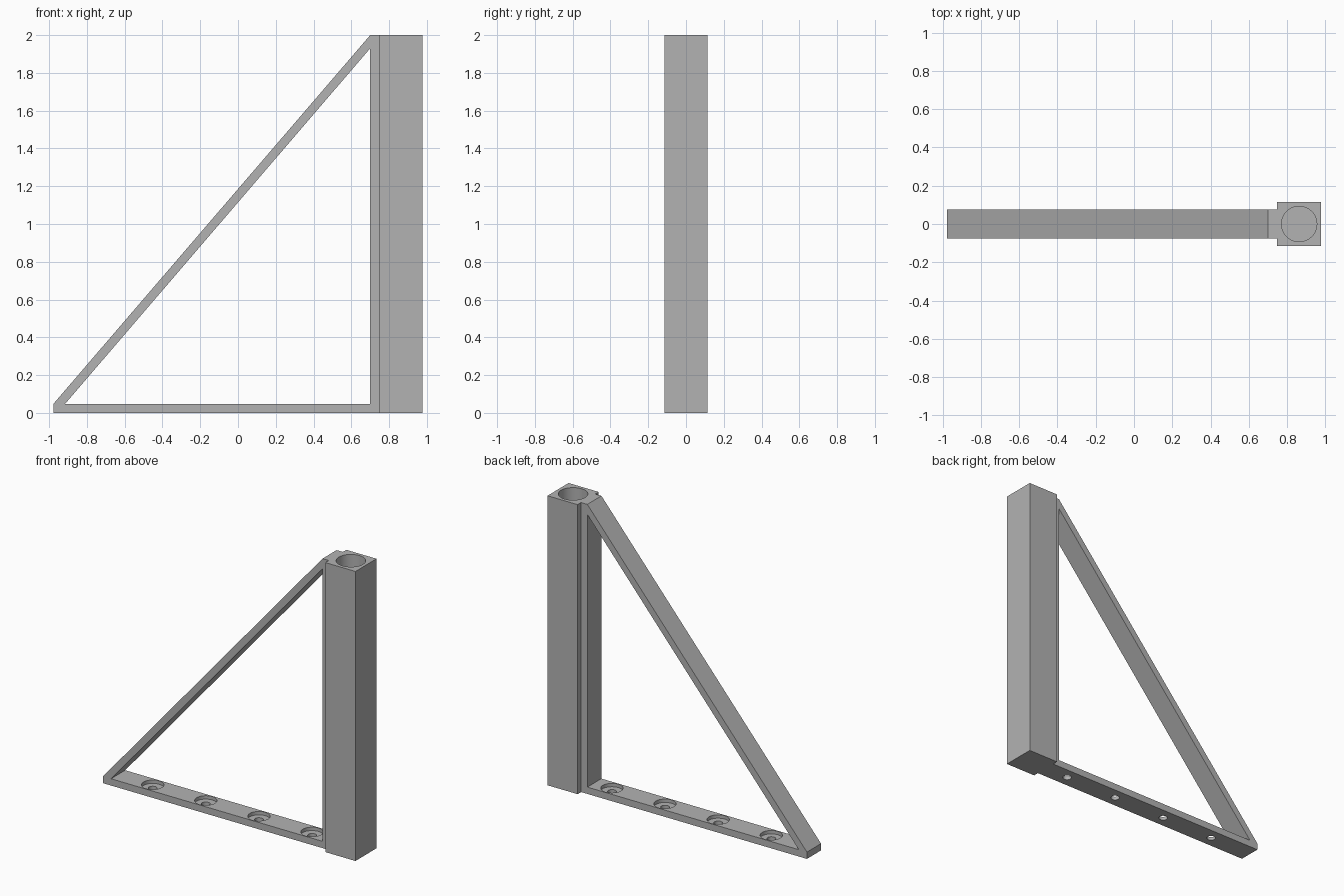
import bpy, bmesh

if "Cube" in bpy.data.objects:
    bpy.data.objects.remove(bpy.data.objects["Cube"])

# Single grey material
grey = bpy.data.materials.new("plain_grey")
grey.use_nodes = True
colour = (0.45, 0.45, 0.45, 1)
grey.diffuse_color = colour
grey.node_tree.nodes["Principled BSDF"].inputs["Base Color"].default_value = colour

POST_X, POST_W = 0.863, 0.23      # post centre and width
INNER_X, POST_FACE = 0.70, 0.748  # upright strip edges
BAR, FRAME_W, HEIGHT = 0.047, 0.154, 2.0
LEFT = -0.978


def make_object(name, bm):
    bmesh.ops.recalc_face_normals(bm, faces=bm.faces)
    mesh = bpy.data.meshes.new(name)
    bm.to_mesh(mesh)
    bm.free()
    mesh.materials.append(grey)
    obj = bpy.data.objects.new(name, mesh)
    bpy.context.collection.objects.link(obj)
    return obj


def prism(name, outline, width):
    """Extrude an x-z outline along y, centred on y = 0."""
    bm = bmesh.new()
    face = bm.faces.new([bm.verts.new((x, -width / 2, z)) for x, z in outline])
    out = bmesh.ops.extrude_face_region(bm, geom=[face])["geom"]
    moved = [v for v in out if isinstance(v, bmesh.types.BMVert)]
    bmesh.ops.translate(bm, verts=moved, vec=(0, width, 0))
    return make_object(name, bm)


def cylinder(name, x, radius, bottom, top):
    bm = bmesh.new()
    bmesh.ops.create_cone(bm, cap_ends=True, segments=48, radius1=radius,
                          radius2=radius, depth=top - bottom)
    bmesh.ops.translate(bm, verts=bm.verts, vec=(x, 0, (top + bottom) / 2))
    obj = make_object(name, bm)
    obj.hide_render = True
    return obj


def select_only(obj):
    bpy.ops.object.select_all(action="DESELECT")
    obj.select_set(True)
    bpy.context.view_layer.objects.active = obj


def cut(obj, cutter):
    select_only(obj)
    mod = obj.modifiers.new("cut", "BOOLEAN")
    mod.operation = "DIFFERENCE"
    mod.solver = "EXACT"
    mod.object = cutter
    bpy.ops.object.modifier_apply(modifier=mod.name)
    bpy.data.objects.remove(cutter)


# Square post with a round socket open at the top
x0, x1 = POST_FACE, POST_X + POST_W / 2
post = prism("post", [(x0, 0), (x1, 0), (x1, HEIGHT), (x0, HEIGHT)], POST_W)
cut(post, cylinder("socket_cutter", POST_X, 0.0925, BAR, HEIGHT + 0.1))

# Triangular brace: base bar, upright strip and sloping strut in one piece
brace = prism("brace", [(LEFT, 0), (POST_FACE, 0), (POST_FACE, HEIGHT),
                        (INNER_X, HEIGHT), (LEFT, BAR)], FRAME_W)
opening = prism("opening_cutter", [(LEFT + 0.062, BAR), (INNER_X, BAR),
                                   (INNER_X, 1.93)], FRAME_W * 2)
cut(brace, opening)

# Counterbored screw holes along the base bar
for i in range(4):
    x = -0.652 + i * 0.406
    cut(brace, cylinder("head_cutter", x, 0.07, BAR / 2, BAR + 0.03))
    cut(brace, cylinder("screw_cutter", x, 0.028, -0.05, BAR))

# Smooth the round walls, keep the edges sharp
for obj in (post, brace):
    select_only(obj)
    bpy.ops.object.shade_smooth_by_angle(angle=0.6)
